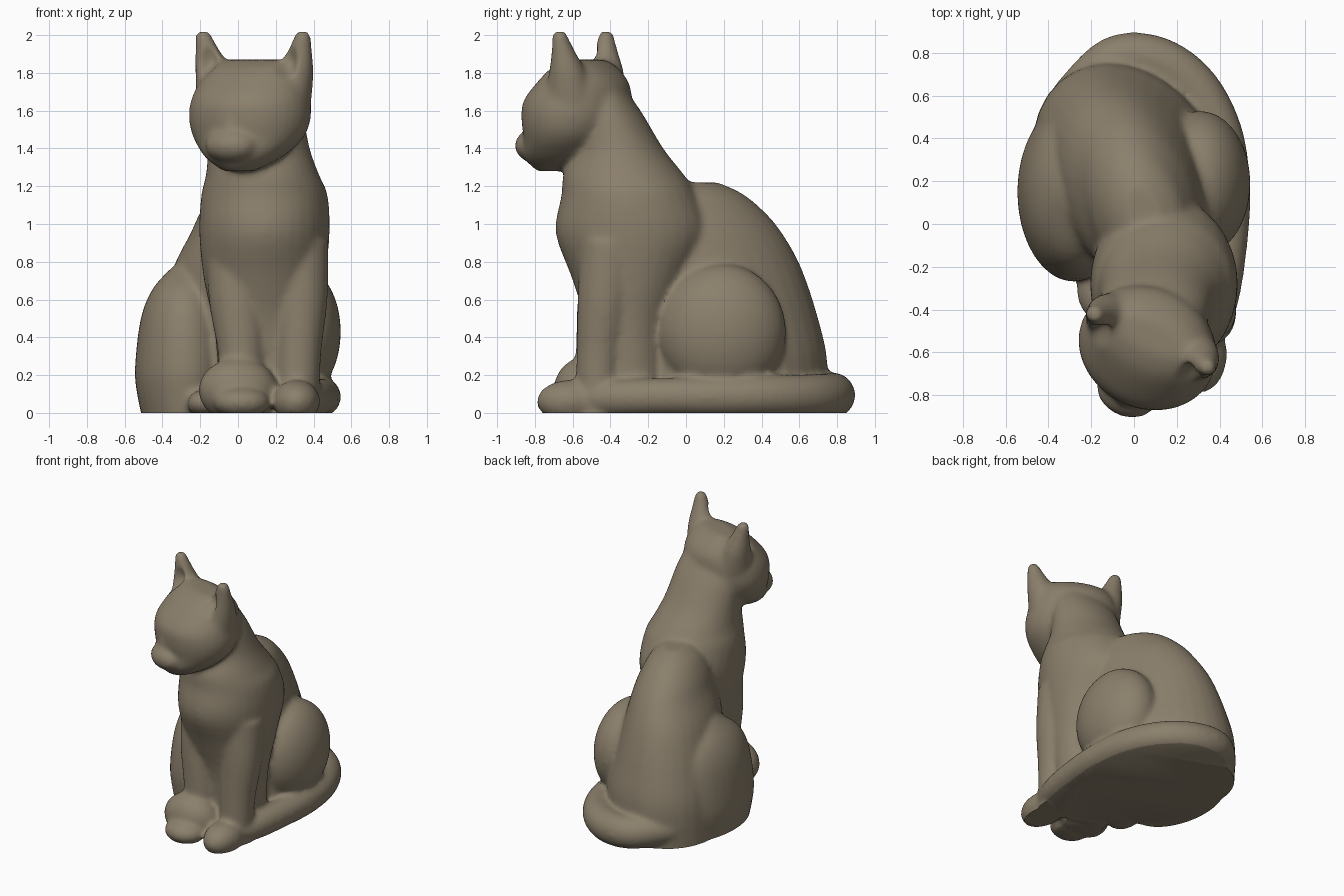
import bpy, bmesh, math
from mathutils import Vector, Matrix

if "Cube" in bpy.data.objects:
    bpy.data.objects.remove(bpy.data.objects["Cube"])

clay = bpy.data.materials.new("taupe clay")
clay.diffuse_color = (0.26, 0.215, 0.15, 1)
clay.use_nodes = True
clay.node_tree.nodes["Principled BSDF"].inputs["Base Color"].default_value = clay.diffuse_color

bm = bmesh.new()


def spline(keys, steps=4):
    """Catmull-Rom through tuples of numbers."""
    pts = [Vector(k) for k in keys]
    out = []
    for i in range(len(pts) - 1):
        a, b, c, d = pts[max(i - 1, 0)], pts[i], pts[i + 1], pts[min(i + 2, len(pts) - 1)]
        for s in range(steps):
            t = s / steps
            out.append(0.5 * (2 * b + (c - a) * t + (2 * a - 5 * b + 4 * c - d) * t * t
                              + (3 * b - a - 3 * c + d) * t ** 3))
    return out + [pts[-1]]


def skin(rings):
    """Closed surface through equal rings of points."""
    rows = [[bm.verts.new(p) for p in r] for r in rings]
    n = len(rows[0])
    for a, b in zip(rows, rows[1:]):
        for j in range(n):
            bm.faces.new((a[j], a[(j + 1) % n], b[(j + 1) % n], b[j]))
    bm.faces.new(rows[0][::-1])
    bm.faces.new(rows[-1])


def stack(keys, shear=0.0, matrix=Matrix(), n=32):
    """Horizontal ellipses: (z, centre x, centre y, radius x, radius y)."""
    rings = []
    for z, cx, cy, rx, ry in spline(keys):
        ring = []
        for j in range(n):
            a = math.tau * j / n
            dy = ry * math.sin(a)
            ring.append(matrix @ Vector((cx + rx * math.cos(a) - shear * dy, cy + dy, z)))
        rings.append(ring)
    skin(rings)


def ball(centre, radii, matrix=Matrix()):
    m = matrix @ Matrix.Translation(centre) @ Matrix.Diagonal((*radii, 1))
    bmesh.ops.create_uvsphere(bm, u_segments=32, v_segments=20, radius=1, matrix=m)


def tube(keys, n=20):
    """Round tube: (x, y, z, radius)."""
    pts = spline(keys, 6)
    rings = []
    for i, p in enumerate(pts):
        d = (pts[min(i + 1, len(pts) - 1)] - pts[max(i - 1, 0)]).to_3d().normalized()
        u = d.cross(Vector((0, 0, 1)) if abs(d.z) < 0.7 else Vector((0, 1, 0))).normalized()
        v = d.cross(u)
        rings.append([p.to_3d() + p[3] * (u * math.cos(math.tau * j / n) + v * math.sin(math.tau * j / n))
                      for j in range(n)])
    skin(rings)


# chest and neck
stack([(-0.1, .15, -.28, .24, .22), (.4, .15, -.30, .27, .22), (.7, .14, -.29, .32, .31),
       (.95, .14, -.28, .345, .41), (1.15, .14, -.30, .335, .36), (1.26, .13, -.33, .30, .32),
       (1.4, .11, -.36, .27, .24), (1.6, .09, -.42, .25, .18), (1.75, .08, -.45, .2, .1)])
# rump and back
stack([(-.1, -.02, .25, .44, .48), (.25, -.02, .25, .44, .5), (.5, -.02, .22, .39, .48),
       (.77, 0, .15, .33, .46), (.95, .03, .1, .27, .41), (1.06, .04, .06, .23, .36),
       (1.16, .05, .04, .17, .26), (1.22, .05, .03, .08, .14)], shear=0.2)
# haunches
stack([(-.1, -.27, .15, .22, .38), (.1, -.28, .15, .255, .41), (.25, -.28, .15, .265, .42),
       (.5, -.28, .15, .235, .38), (.66, -.28, .15, .17, .29), (.78, -.28, .15, .06, .1)])
ball((.31, .19, .43), (.235, .34, .36))
# front legs
tube([(0, -.38, .9, .17), (0, -.42, .6, .155), (.02, -.46, .3, .125), (.02, -.47, -.05, .125)])
tube([(.32, -.40, .9, .16), (.33, -.43, .6, .145), (.32, -.46, .3, .12), (.31, -.47, -.05, .12)])
# paws
ball((.31, -.61, .06), (.125, .18, .115))
ball((0, -.55, .12), (.21, .15, .17))
ball((.02, -.66, .055), (.15, .13, .085))
ball((-.17, -.3, .05), (.1, .15, .075))
# tail
tube([(-.3, .58, .12, .1), (-.1, .76, .1, .115), (.1, .76, .09, .12), (.28, .64, .09, .115),
      (.4, .42, .09, .11), (.44, .15, .085, .105), (.43, -.1, .085, .1), (.39, -.35, .08, .1),
      (.33, -.52, .08, .09)])
# head, turned to one side
turn = Matrix.Translation((.075, -.555, 0)) @ Matrix.Rotation(math.radians(-25), 4, 'Z')
stack([(1.28, 0, -.17, .08, .08), (1.35, 0, -.11, .2, .2), (1.45, 0, -.05, .295, .25),
       (1.55, 0, -.03, .33, .28), (1.65, 0, -.02, .325, .28), (1.75, 0, .01, .295, .23),
       (1.83, 0, .02, .25, .15), (1.87, 0, .03, .18, .07)], matrix=turn)
ball((0, -.25, 1.415), (.15, .12, .095), turn)
ball((0, -.24, 1.5), (.07, .08, .15), turn)
# ears
for s in (-1, 1):
    stack([(1.65, s * .2, .02, .12, .14), (1.8, s * .235, .03, .1, .1),
           (1.92, s * .27, .02, .065, .06), (2.0, s * .29, .01, .042, .04),
           (2.02, s * .29, .01, .03, .03)], matrix=turn)

bmesh.ops.recalc_face_normals(bm, faces=bm.faces)
mesh = bpy.data.meshes.new("cat_parts")
bm.to_mesh(mesh)
bm.free()
cat = bpy.data.objects.new("seated_cat", mesh)
bpy.context.collection.objects.link(cat)

# melt all parts into one soft sculpted skin
remesh = cat.modifiers.new("melt", 'REMESH')
remesh.mode = 'VOXEL'
remesh.voxel_size = 0.016
soft = cat.modifiers.new("soften", 'SMOOTH')
soft.factor = 0.5
soft.iterations = 12
dg = bpy.context.evaluated_depsgraph_get()
bm = bmesh.new()
bm.from_mesh(bpy.data.meshes.new_from_object(cat.evaluated_get(dg)))
cat.modifiers.clear()

# shallow hollow in the front of each ear
inv = turn.inverted()
push = turn.to_3x3() @ Vector((0, 1, 0))
for v in bm.verts:
    p = inv @ v.co
    d = Vector(((abs(p.x) - .23) / .07, (p.y + .07) / .09, (p.z - 1.86) / .12)).length
    if d < 1:
        v.co += push * 0.05 * (1 - d * d) ** 2

# flat base
cut = bmesh.ops.bisect_plane(bm, geom=bm.verts[:] + bm.edges[:] + bm.faces[:],
                             plane_co=(0, 0, 0), plane_no=(0, 0, 1), clear_inner=True)
rim = [e for e in cut["geom_cut"] if isinstance(e, bmesh.types.BMEdge)]
bmesh.ops.triangle_fill(bm, edges=rim, use_beauty=True)
bmesh.ops.recalc_face_normals(bm, faces=bm.faces)
bm.to_mesh(mesh)
bm.free()
mesh.materials.clear()
mesh.materials.append(clay)
for p in mesh.polygons:
    p.material_index = 0
bpy.ops.object.select_all(action='DESELECT')
cat.select_set(True)
bpy.context.view_layer.objects.active = cat
bpy.ops.object.shade_smooth_by_angle(angle=math.radians(50))
